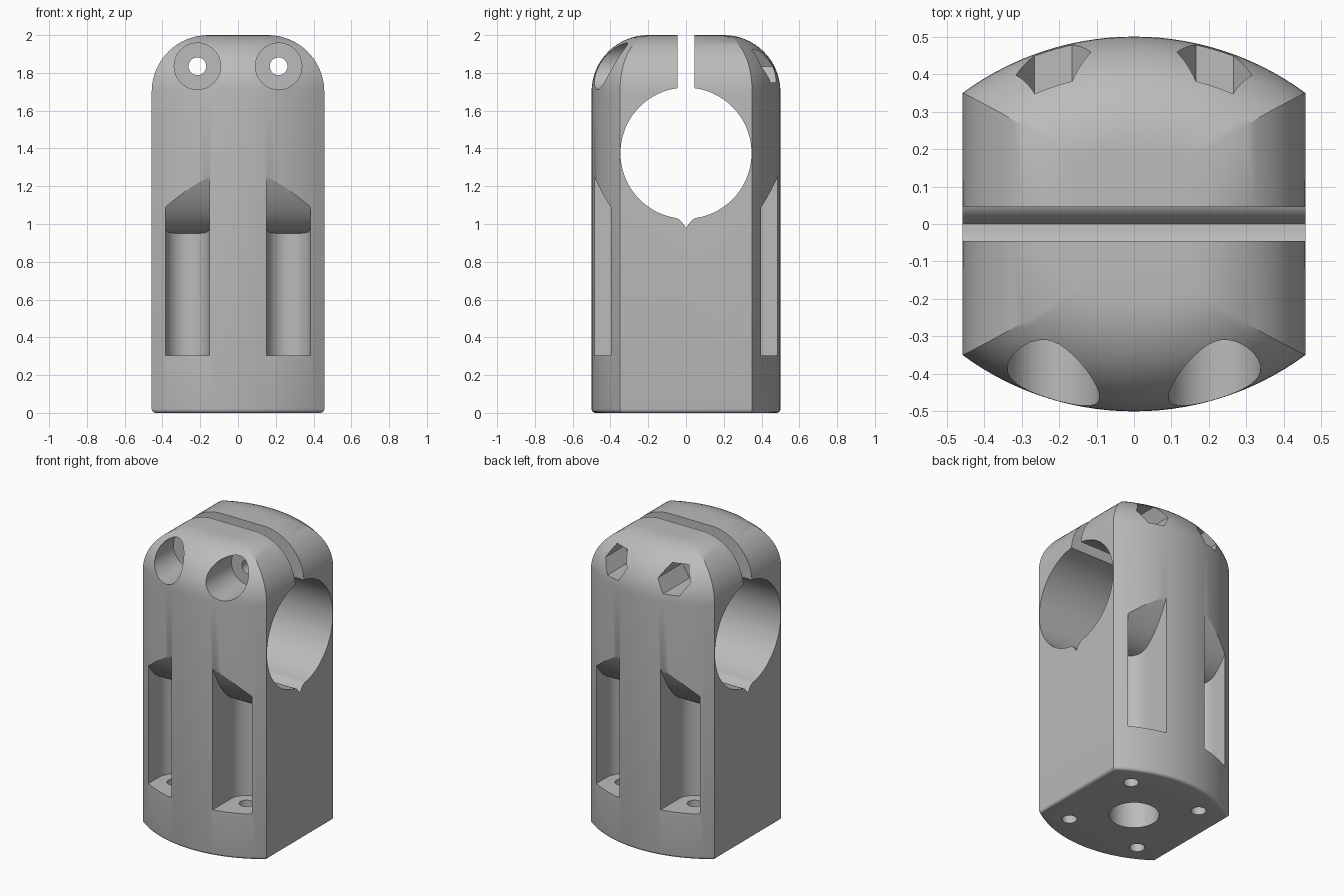
import bpy, bmesh, math

if "Cube" in bpy.data.objects:
    bpy.data.objects.remove(bpy.data.objects["Cube"])

grey = bpy.data.materials.new("plain_grey")
grey.diffuse_color = (0.5, 0.5, 0.5, 1)
grey.use_nodes = True
grey.node_tree.nodes["Principled BSDF"].inputs["Base Color"].default_value = grey.diffuse_color


def loft(name, rings):
    """Skin equal-length rings of points and cap both ends."""
    bm = bmesh.new()
    rows = [[bm.verts.new(p) for p in ring] for ring in rings]
    n = len(rows[0])
    for a, b in zip(rows, rows[1:]):
        for i in range(n):
            j = (i + 1) % n
            bm.faces.new((a[i], a[j], b[j], b[i]))
    bm.faces.new(rows[0][::-1])
    bm.faces.new(rows[-1])
    bmesh.ops.recalc_face_normals(bm, faces=bm.faces)
    me = bpy.data.meshes.new(name)
    bm.to_mesh(me)
    bm.free()
    ob = bpy.data.objects.new(name, me)
    bpy.context.collection.objects.link(ob)
    me.materials.append(grey)
    return ob


# Body: flat sides, bowed front and back, rounded top and bottom edges
HX, R, CY = 0.457, 0.771, 0.271


def outline(d, z, n=28):
    r, hx = R - d, HX - d
    a = math.asin(hx / r)
    front = []
    for i in range(n + 1):
        t = -a + 2 * a * i / n
        front.append((r * math.sin(t), CY - r * math.cos(t), z))
    return front + [(-x, -y, z) for x, y, z in front]


levels = []
for i in range(5):
    t = math.pi / 2 * i / 4
    levels.append((0.02 * (1 - math.sin(t)), 0.02 * (1 - math.cos(t))))
for i in range(17):
    t = math.pi / 2 * i / 16
    levels.append((0.3 * (1 - math.cos(t)), 1.7 + 0.3 * math.sin(t)))
body = loft("clamp_body", [outline(d, z) for d, z in levels])
cutters = []


def round_cut(name, x, c, r, lo, hi, axis, n=40):
    """Cylinder along y (c is z) or along z (c is y)."""
    rings = []
    for e in (lo, hi):
        ring = []
        for i in range(n):
            t = 2 * math.pi * i / n
            u, v = x + r * math.cos(t), c + r * math.sin(t)
            ring.append((u, e, v) if axis == "y" else (u, v, e))
        rings.append(ring)
    cutters.append(loft(name, rings))


# Cross bore with clamping slot above and small notch below
BR, BZ, SW = 0.347, 1.375, 0.045
t0, t1 = math.asin(SW / BR), math.pi - math.asin(0.05 / BR)
half = [(SW, 2.2)]
for i in range(49):
    t = t0 + (t1 - t0) * i / 48
    half.append((BR * math.sin(t), BZ + BR * math.cos(t)))
half += [(0.034, 1.023), (0.022, 1.010)]
profile = half + [(0, 0.98)] + [(-y, z) for y, z in half[::-1]]
cutters.append(loft("cross_bore", [[(x, y, z) for y, z in profile] for x in (-0.7, 0.7)]))


# Side pocket: rounded back wall, ceiling curving up toward the outside
def pocket(x, s):
    ys = [-0.6 + 0.31 * i / 16 for i in range(16)]
    ys += [-0.29 + 0.116 * math.sin(math.radians(89 * i / 14)) for i in range(15)]
    rings = []
    for y in ys:
        w = 0.116 if y < -0.29 else math.sqrt(0.116 ** 2 - (y + 0.29) ** 2)
        top = 0.95 + 0.14 * (max(0, -0.17 - y) / 0.228) ** 2.35
        rings.append([(x - w, s * y, 0.305), (x + w, s * y, 0.305),
                      (x + w, s * y, top), (x - w, s * y, top)])
    cutters.append(loft("bolt_pocket", rings))


for sx in (-1, 1):
    # Clamp screws: counterbore in front, hex nut seat at the back
    round_cut("screw_hole", sx * 0.215, 1.835, 0.047, -0.7, 0.7, "y", 28)
    round_cut("counterbore", sx * 0.215, 1.835, 0.123, -0.7, -0.2, "y", 48)
    round_cut("nut_seat", sx * 0.215, 1.835, 0.1, 0.2, 0.7, "y", 6)
    # Base bolts rising into the side pockets
    for sy in (-1, 1):
        pocket(sx * 0.267, sy)
        round_cut("base_bolt_hole", sx * 0.267, sy * 0.29, 0.046, -0.1, 0.4, "z", 28)

# Central blind socket in the base
round_cut("base_socket", 0, 0, 0.152, -0.1, 0.5, "z", 48)

# Cut everything from the body
bpy.context.view_layer.objects.active = body
body.select_set(True)
for c in cutters:
    m = body.modifiers.new(c.name, "BOOLEAN")
    m.operation, m.solver, m.object = "DIFFERENCE", "EXACT", c
    bpy.ops.object.modifier_apply(modifier=m.name)
for c in cutters:
    bpy.data.objects.remove(c)
bpy.ops.object.shade_smooth_by_angle(angle=math.radians(28))
